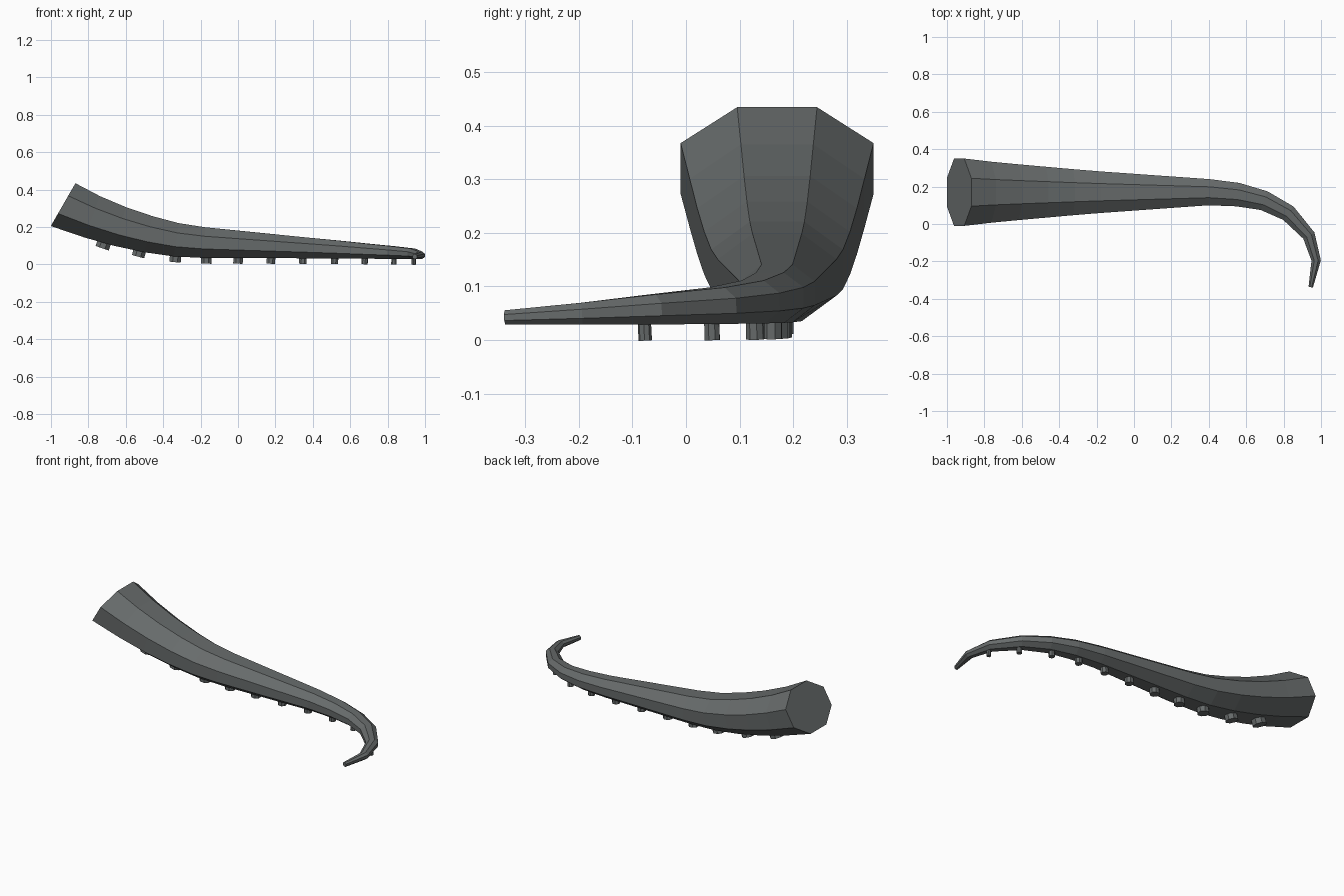
import bpy, bmesh, math
from mathutils import Vector, Matrix

cube = bpy.data.objects.get("Cube")
if cube:
    bpy.data.objects.remove(cube, do_unlink=True)

grey = bpy.data.materials.new("dark_grey")
grey.use_nodes = True
colour = (0.135, 0.147, 0.147, 1)
grey.diffuse_color = colour
grey.node_tree.nodes["Principled BSDF"].inputs["Base Color"].default_value = colour

# Centre line stations: x, y, z, half width, half height
STATIONS = [
    (-0.935, 0.17, 0.32, 0.18, 0.132),
    (-0.78, 0.17, 0.255, 0.163, 0.118),
    (-0.63, 0.17, 0.203, 0.149, 0.108),
    (-0.48, 0.17, 0.162, 0.136, 0.099),
    (-0.33, 0.17, 0.132, 0.123, 0.09),
    (-0.18, 0.17, 0.117, 0.111, 0.082),
    (0.4, 0.17, 0.087, 0.07, 0.054),
    (0.555, 0.157, 0.079, 0.063, 0.047),
    (0.695, 0.125, 0.071, 0.053, 0.04),
    (0.825, 0.058, 0.064, 0.045, 0.034),
    (0.935, -0.062, 0.057, 0.034, 0.028),
    (0.974, -0.195, 0.049, 0.025, 0.0205),
    (0.945, -0.337, 0.042, 0.012, 0.0135),
]
SIDES = 8


def frame(tangent):
    """Side and up directions of a cross-section."""
    t = tangent.normalized()
    side = t.cross(Vector((0, 0, 1))).normalized()
    return side, side.cross(t)


def finish(bm, name):
    bmesh.ops.recalc_face_normals(bm, faces=bm.faces)
    mesh = bpy.data.meshes.new(name)
    bm.to_mesh(mesh)
    bm.free()
    mesh.materials.append(grey)
    obj = bpy.data.objects.new(name, mesh)
    bpy.context.collection.objects.link(obj)
    return obj


# Tapered octagonal arm, lofted along the centre line
points = [Vector(s[:3]) for s in STATIONS]
last = len(points) - 1
bm = bmesh.new()
rings = []
for i, (p, s) in enumerate(zip(points, STATIONS)):
    before = (p - points[max(i - 1, 0)]).normalized()
    after = (points[min(i + 1, last)] - p).normalized()
    side, up = frame(before + after if i else Vector((0.87, 0, -0.5)))
    ring = []
    for k in range(SIDES):
        a = (k + 0.5) * math.tau / SIDES
        r = 1 / math.cos(math.pi / SIDES)
        ring.append(bm.verts.new(p + side * (s[3] * r * math.cos(a)) + up * (s[4] * r * math.sin(a))))
    rings.append(ring)
for a, b in zip(rings, rings[1:]):
    for k in range(SIDES):
        n = (k + 1) % SIDES
        bm.faces.new((a[k], a[n], b[n], b[k]))
bm.faces.new(rings[0])
bm.faces.new(rings[-1])
finish(bm, "tentacle_arm")

# Row of suckers under the arm
SUCKER_X = [-0.68, -0.5, -0.325, -0.165, 0.005, 0.18, 0.35, 0.52, 0.68, 0.835, 0.94]
for number, x in enumerate(SUCKER_X, 1):
    i = next(j for j in range(last) if STATIONS[j + 1][0] >= x)
    a, b = STATIONS[i], STATIONS[i + 1]
    f = (x - a[0]) / (b[0] - a[0])
    px, py, pz, half_width, half_height = (u + (v - u) * f for u, v in zip(a, b))
    tangent = (points[i + 1] - points[i]).normalized()
    side, up = frame(tangent)
    # The disc is sunk a little into the underside
    centre = Vector((px, py, pz)) - up * (half_height + 0.011)
    turn = Matrix((tangent, side, up)).transposed().to_4x4()
    radius = 0.005 + 0.23 * half_width
    bm = bmesh.new()
    bmesh.ops.create_cone(bm, cap_ends=True, segments=SIDES, radius1=radius, radius2=radius,
                          depth=0.038, matrix=Matrix.Translation(centre) @ turn
                          @ Matrix.Rotation(math.pi / SIDES, 4, "Z"))
    finish(bm, f"sucker_{number}")
